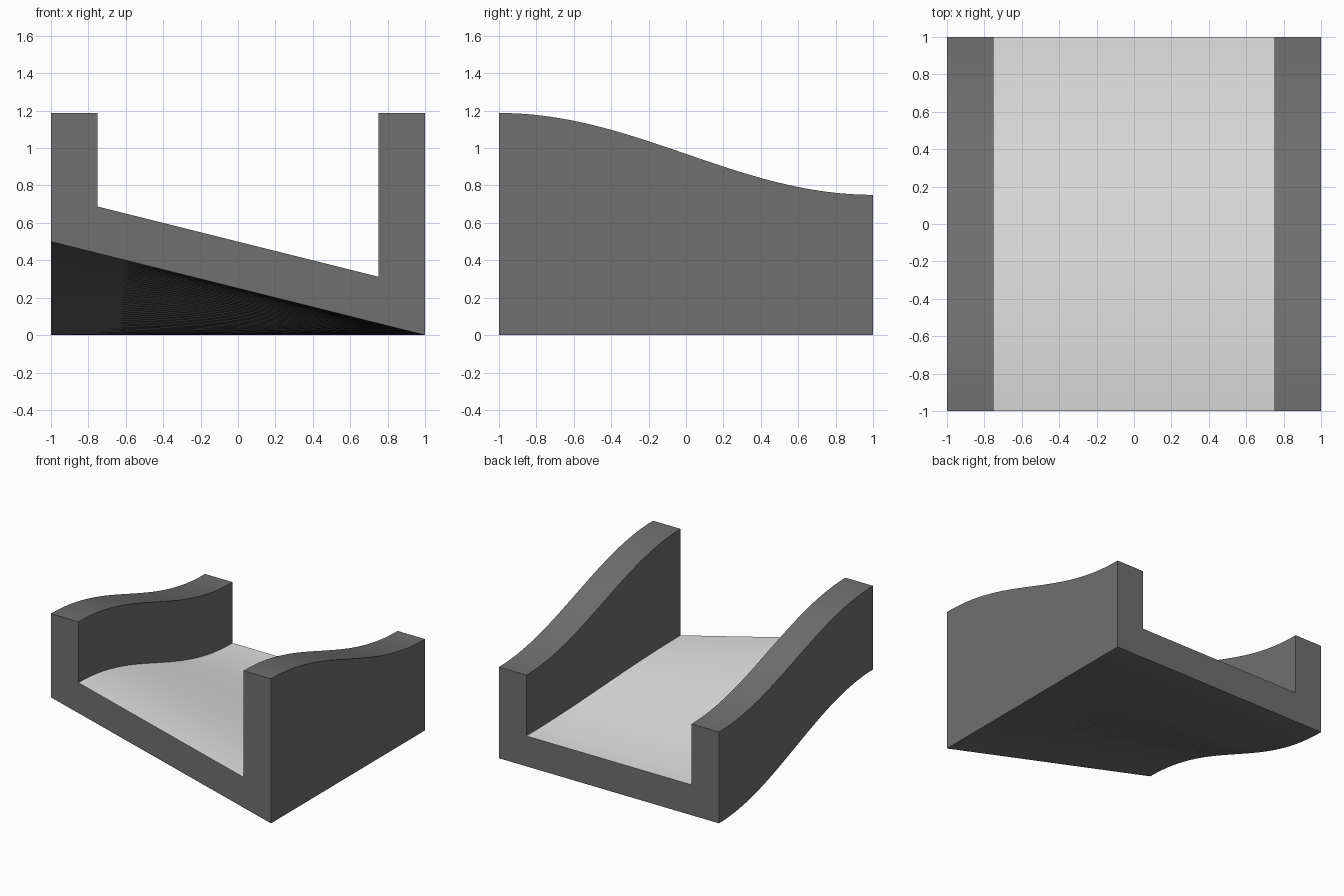
import bpy
import bmesh
import math

cube = bpy.data.objects.get("Cube")
if cube:
    bpy.data.objects.remove(cube, do_unlink=True)

SEGMENTS = 48
WALL_X = 0.75      # inner face of each side wall
THICKNESS = 0.25   # slab thickness under the channel floor


def flat_material(name, grey):
    mat = bpy.data.materials.new(name)
    mat.use_nodes = True
    colour = (grey, grey, grey, 1.0)
    mat.diffuse_color = colour
    bsdf = mat.node_tree.nodes["Principled BSDF"]
    bsdf.inputs["Base Color"].default_value = colour
    return mat


def section(y):
    """Channel cross-section at y: banked at the front, level at the back."""
    rise = 0.5 + 0.5 * math.cos(math.pi * (y + 1) / 2)
    top = 0.75 + 0.4375 * rise

    def under(x):
        return 0.25 * (1 - x) * rise

    outline = [(-1, under(-1)), (1, under(1)), (1, top), (WALL_X, top),
               (WALL_X, under(WALL_X) + THICKNESS),
               (-WALL_X, under(-WALL_X) + THICKNESS),
               (-WALL_X, top), (-1, top)]
    return [(x, y, z) for x, z in outline]


# Loft the section from front to back
bm = bmesh.new()
rings = []
for i in range(SEGMENTS + 1):
    rings.append([bm.verts.new(p) for p in section(-1 + 2 * i / SEGMENTS)])

FLOOR_EDGE = 4     # outline edge that carries the running surface
for a, b in zip(rings, rings[1:]):
    for k in range(len(a)):
        n = (k + 1) % len(a)
        face = bm.faces.new((a[k], a[n], b[n], b[k]))
        face.material_index = int(k == FLOOR_EDGE)

# Close the two open ends
bm.faces.new(rings[0])
bm.faces.new(rings[-1])
bmesh.ops.recalc_face_normals(bm, faces=bm.faces)

mesh = bpy.data.meshes.new("banked_channel")
bm.to_mesh(mesh)
bm.free()
mesh.materials.append(flat_material("dark_grey", 0.16))
mesh.materials.append(flat_material("light_grey_floor", 0.75))

channel = bpy.data.objects.new("banked_channel", mesh)
bpy.context.collection.objects.link(channel)

# Smooth along the curves, crisp at the corners
bpy.ops.object.select_all(action="DESELECT")
channel.select_set(True)
bpy.context.view_layer.objects.active = channel
bpy.ops.object.shade_smooth_by_angle(angle=math.radians(30))
